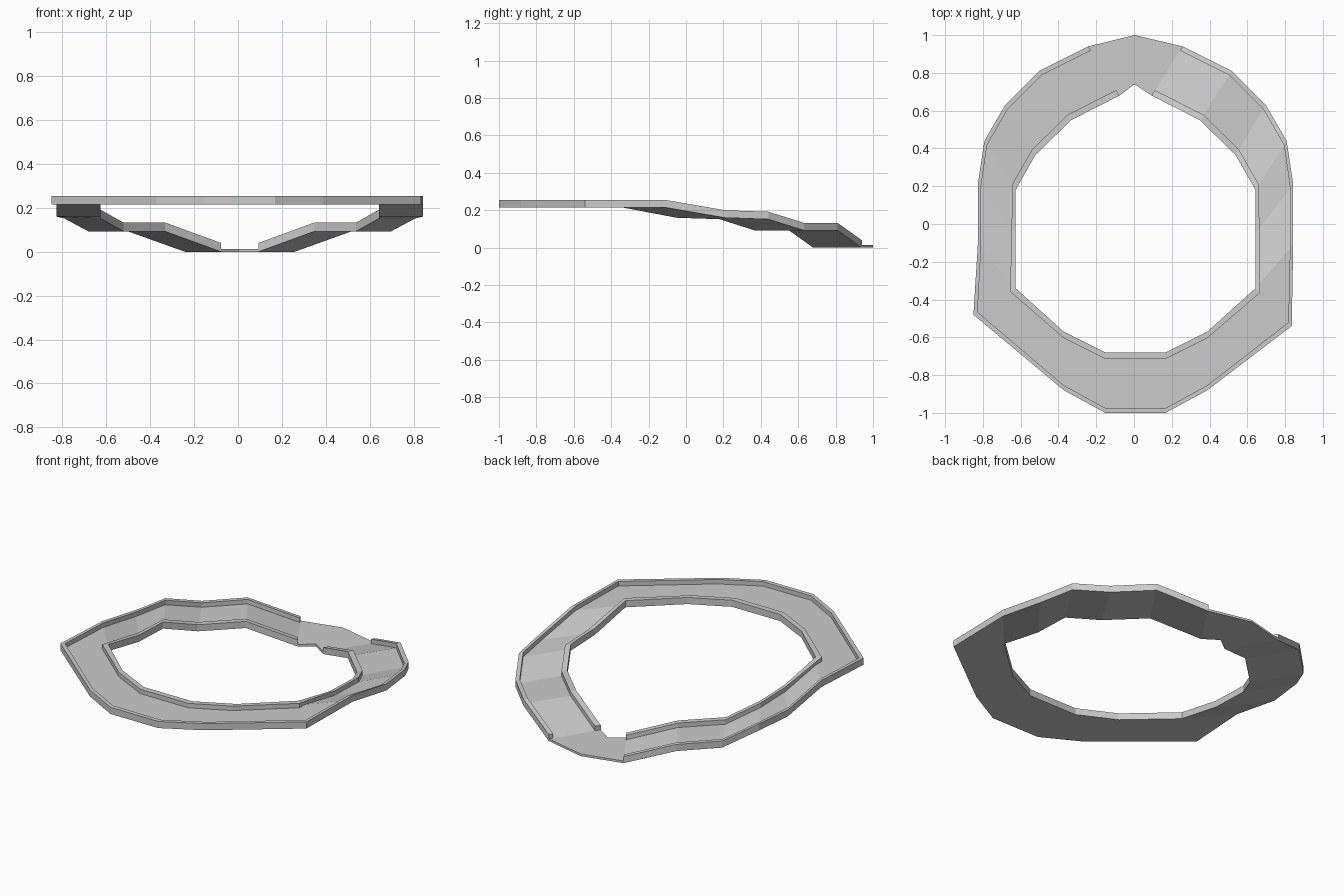
import bpy, bmesh
from mathutils import Vector

if "Cube" in bpy.data.objects:
    bpy.data.objects.remove(bpy.data.objects["Cube"])

CX = 0.008          # mirror line of the track
SLAB = 0.013        # road thickness
CURB_TOP = 0.04     # curb height above the road underside

# Stations from back to front: outer x, outer y, inner x, inner y, underside z
HALF = [
    (0.25, 0.94, 0.085, 0.68, 0.0),
    (0.51, 0.81, 0.34, 0.55, 0.093),
    (0.69, 0.63, 0.53, 0.365, 0.093),
    (0.80, 0.44, 0.635, 0.18, 0.152),
    (0.835, 0.21, 0.635, -0.05, 0.16),
    (0.835, -0.11, 0.635, -0.34, 0.215),
    (None, None, 0.635, -0.34, 0.215),      # asymmetric front corner
    (0.38, -0.88, 0.38, -0.57, 0.215),
    (0.16, -1.0, 0.16, -0.68, 0.215),
]
CORNER = {1: (0.835, -0.54), -1: (-0.85, -0.48)}


def side(s):
    out = []
    for ox, oy, ix, iy, z in HALF:
        o = CORNER[s] if ox is None else (CX + s * ox, oy)
        out.append((Vector((*o, z)), Vector((CX + s * ix, iy, z))))
    return out


def sweep(name, pairs, z0, z1, closed):
    """Rectangular section between two rails, from z0 to z1 above them."""
    bm = bmesh.new()
    up = Vector((0, 0, 1))
    rings = [[bm.verts.new(p) for p in (a + up * z0, b + up * z0, b + up * z1, a + up * z1)]
             for a, b in pairs]
    n = len(rings)
    for i in range(n if closed else n - 1):
        r, q = rings[i], rings[(i + 1) % n]
        for k in range(4):
            bm.faces.new((r[k], r[(k + 1) % 4], q[(k + 1) % 4], q[k]))
    if not closed:
        bm.faces.new(rings[0])
        bm.faces.new(rings[-1][::-1])
    bmesh.ops.remove_doubles(bm, verts=bm.verts, dist=1e-4)
    bmesh.ops.recalc_face_normals(bm, faces=bm.faces)
    me = bpy.data.meshes.new(name)
    bm.to_mesh(me)
    bm.free()
    ob = bpy.data.objects.new(name, me)
    bpy.context.collection.objects.link(ob)
    return ob


track = side(1) + side(-1)[::-1]
tip = (Vector((0.003, 1.0, 0)), Vector((0.003, 0.74, 0)))

# Road surface: full closed ring
sweep("road", [tip] + track, 0, SLAB, True)

# Curbs: open at the back wedge
outer = [(o, o + (i - o).normalized() * 0.026) for o, i in track]
sweep("outer_curb", outer, SLAB, CURB_TOP, False)
# skip the doubled inner station on each side
inner = [(i + (o - i).normalized() * 0.034, i)
         for k, (o, i) in enumerate(track) if k not in (5, len(track) - 6)]
sweep("inner_curb", inner, SLAB, CURB_TOP, False)
